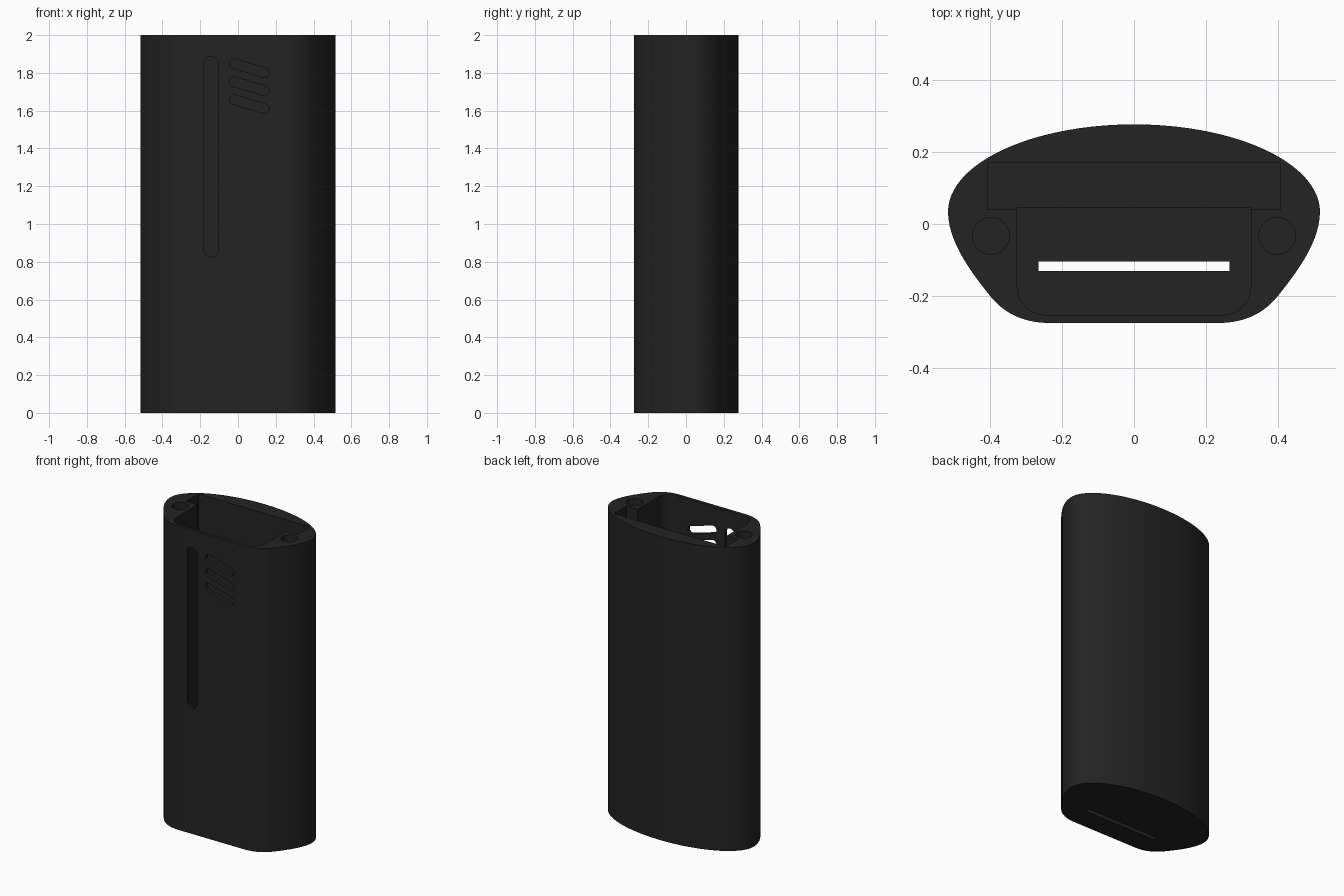
import bpy, bmesh, math
from mathutils import Vector, Matrix
from mathutils.geometry import interpolate_bezier

if "Cube" in bpy.data.objects:
    bpy.data.objects.remove(bpy.data.objects["Cube"])

black = bpy.data.materials.new("matte_black")
black.diffuse_color = (0.017, 0.017, 0.017, 1)
black.use_nodes = True
black.node_tree.nodes["Principled BSDF"].inputs["Base Color"].default_value = black.diffuse_color


def prism(name, outline, z0, z1):
    """Extrude an outline of (x, y) points between two heights."""
    bm = bmesh.new()
    face = bm.faces.new([bm.verts.new((x, y, z0)) for x, y in outline])
    ext = bmesh.ops.extrude_face_region(bm, geom=[face])
    top = [v for v in ext["geom"] if isinstance(v, bmesh.types.BMVert)]
    bmesh.ops.translate(bm, verts=top, vec=(0, 0, z1 - z0))
    bmesh.ops.recalc_face_normals(bm, faces=bm.faces)
    mesh = bpy.data.meshes.new(name)
    bm.to_mesh(mesh)
    bm.free()
    mesh.materials.append(black)
    obj = bpy.data.objects.new(name, mesh)
    bpy.context.collection.objects.link(obj)
    return obj


def arc(cx, cy, r, a0, a1, n):
    return [(cx + r * math.cos(math.radians(a0 + (a1 - a0) * i / n)),
             cy + r * math.sin(math.radians(a0 + (a1 - a0) * i / n))) for i in range(n + 1)]


def curve(a, b, c, d, n=14):
    pts = interpolate_bezier(*[Vector((*p, 0)) for p in (a, b, c, d)], n)
    return [(p.x, p.y) for p in pts]


def rect(x0, x1, y0, y1):
    return [(x0, y0), (x1, y0), (x1, y1), (x0, y1)]


# Case body: half ellipse at the back, tapered sides, flat front
right = [(0.517 * math.sin(math.pi / 2 * i / 32), 0.034 + 0.243 * math.cos(math.pi / 2 * i / 32))
         for i in range(33)]
right += curve((0.517, 0.034), (0.517, -0.05), (0.452, -0.135), (0.40, -0.20))[1:]
right += curve((0.40, -0.20), (0.36, -0.25), (0.305, -0.275), (0.235, -0.275))[1:]
left = [(-x, y) for x, y in reversed(right[1:])]
body = prism("case_body", right + left, 0, 2)

# Main cavity with rounded front corners, and wider rear pocket
cutters = [
    prism("main_cavity", [(0.325, 0.044), (-0.325, 0.044)]
          + arc(-0.245, -0.173, 0.08, 180, 270, 10)
          + arc(0.245, -0.173, 0.08, 270, 360, 10), 0.06, 2.1),
    prism("rear_pocket", rect(-0.407, 0.407, 0.04, 0.17), 0.09, 2.1),
    prism("floor_slot", rect(-0.265, 0.265, -0.131, -0.104), -0.1, 0.2),
]

# Screw holes in the rim
for x in (-0.398, 0.398):
    cutters.append(prism("screw_hole", arc(x, -0.033, 0.051, 0, 348.75, 31), 1.75, 2.1))


def front_slot(name, p, q, r):
    """Rounded slot through the front wall between two (x, z) points."""
    a = math.degrees(math.atan2(q[1] - p[1], q[0] - p[0]))
    outline = arc(*q, r, a - 90, a + 90, 12) + arc(*p, r, a + 90, a + 270, 12)
    obj = prism(name, outline, 0.15, 0.4)
    obj.data.transform(Matrix.Rotation(math.pi / 2, 4, 'X'))
    cutters.append(obj)


# Long level window and three slanted vents
front_slot("window_slot", (-0.143, 0.863), (-0.143, 1.85), 0.037)
for i in range(3):
    z = 1.848 - 0.095 * i
    front_slot("vent_slot", (-0.02, z), (0.14, z - 0.047), 0.025)

# Cut everything out of the body
bpy.context.view_layer.objects.active = body
body.select_set(True)
for cutter in cutters:
    mod = body.modifiers.new(cutter.name, 'BOOLEAN')
    mod.operation = 'DIFFERENCE'
    mod.solver = 'EXACT'
    mod.object = cutter
    bpy.ops.object.modifier_apply(modifier=mod.name)
    bpy.data.objects.remove(cutter)

bpy.ops.object.shade_smooth_by_angle(angle=math.radians(30))
